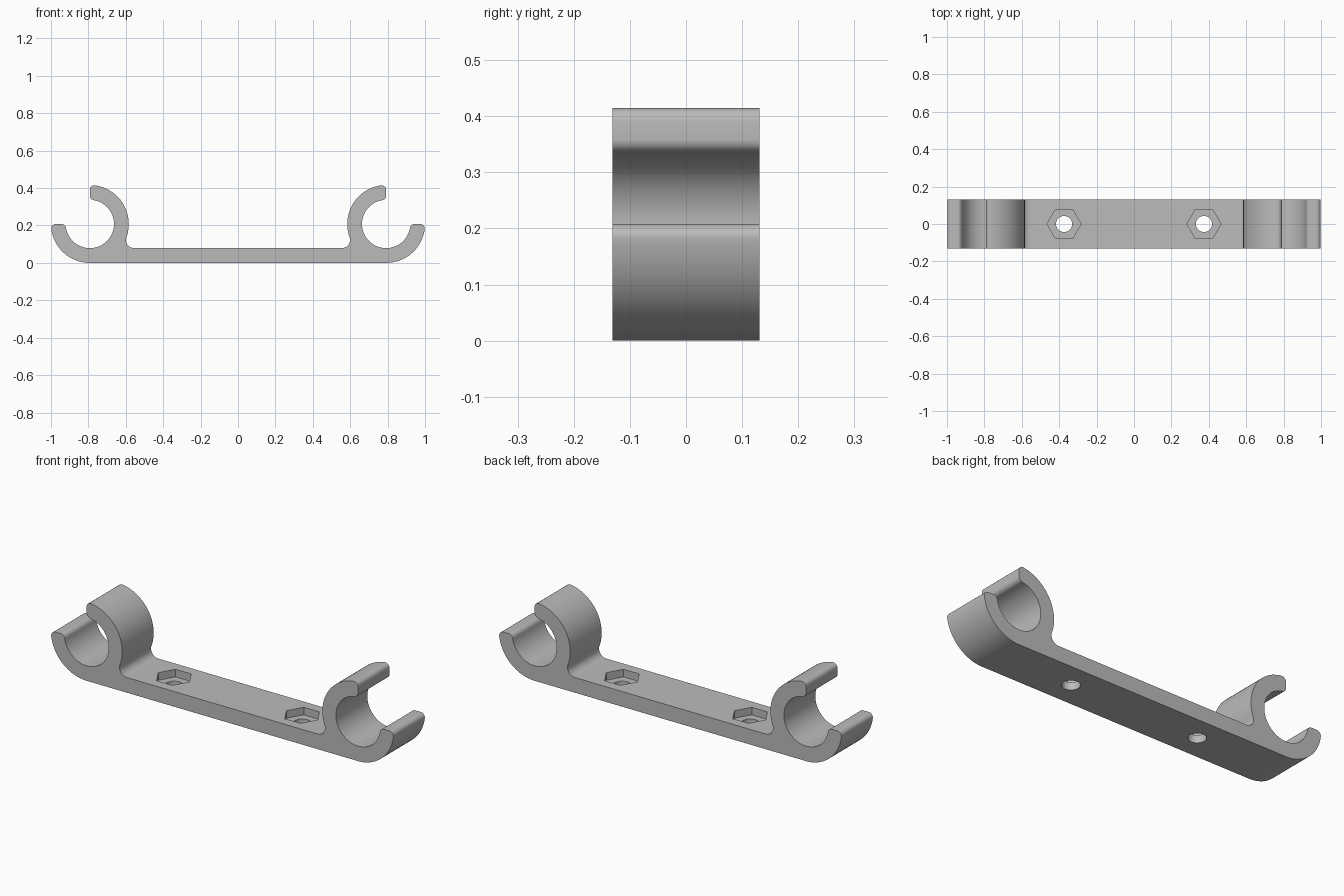
import bpy, bmesh, math
from mathutils import Matrix, Vector

if "Cube" in bpy.data.objects:
    bpy.data.objects.remove(bpy.data.objects["Cube"], do_unlink=True)

HALF_DEPTH = 0.131
PLATE = 0.08          # plate thickness
OUTER, INNER = 0.208, 0.129
CLIP = Vector((0.792, 0.208))
TIP = 0.024           # rounding of the clip tips
NECK = 0.042          # fillet between clip and plate
BOLT_X = 0.374

grey = bpy.data.materials.new("grey plastic")
grey.use_nodes = True
colour = (0.5, 0.5, 0.5, 1)
grey.diffuse_color = colour
grey.node_tree.nodes["Principled BSDF"].inputs["Base Color"].default_value = colour


def polar(centre, radius, deg):
    a = math.radians(deg)
    return centre + radius * Vector((math.cos(a), math.sin(a)))


def arc(centre, radius, start, end, step=4):
    n = max(5, round(abs(end - start) / step))
    return [polar(centre, radius, start + (end - start) * i / n) for i in range(n + 1)]


def clip_outline():
    """One open clip, from the underside round to the plate top."""
    a = math.degrees(math.asin(TIP / (OUTER - TIP)))
    b = math.degrees(math.asin(TIP / (INNER + TIP)))
    drop = CLIP.y - PLATE - NECK
    reach = OUTER + NECK
    lean = math.degrees(math.asin(drop / reach))
    neck = polar(CLIP, reach, 180 + lean)
    pts = arc(CLIP, OUTER, -90, -a)
    # lower tip
    pts += arc(polar(CLIP, OUTER - TIP, -a), TIP, -a, 90, 12)
    pts += arc(polar(CLIP, INNER + TIP, -b), TIP, 90, 180 - b, 12)
    # bore
    pts += arc(CLIP, INNER, -b, b - 270)
    # upper tip
    pts += arc(polar(CLIP, INNER + TIP, 90 + b), TIP, 270 + b, 360, 12)
    pts += arc(polar(CLIP, OUTER - TIP, 90 + a), TIP, 0, 90 + a, 12)
    # back of the clip and neck fillet
    pts += arc(CLIP, OUTER, 90 + a, 180 + lean)
    pts += arc(neck, NECK, lean, -90, 10)
    return pts


def add_object(name, bm):
    mesh = bpy.data.meshes.new(name)
    bm.to_mesh(mesh)
    bm.free()
    mesh.materials.append(grey)
    obj = bpy.data.objects.new(name, mesh)
    bpy.context.collection.objects.link(obj)
    return obj


# Bracket body: mirrored clip outline, extruded front to back
right = clip_outline()
outline = right + [Vector((-p.x, p.y)) for p in reversed(right)]
bm = bmesh.new()
face = bm.faces.new([bm.verts.new((p.x, -HALF_DEPTH, p.y)) for p in outline])
back = bmesh.ops.extrude_face_region(bm, geom=[face])["geom"]
bmesh.ops.translate(bm, vec=(0, 2 * HALF_DEPTH, 0),
                    verts=[v for v in back if isinstance(v, bmesh.types.BMVert)])
bmesh.ops.remove_doubles(bm, verts=bm.verts, dist=0.0001)
bmesh.ops.recalc_face_normals(bm, faces=bm.faces)
bracket = add_object("double_clip_bracket", bm)
bpy.context.view_layer.objects.active = bracket
bracket.select_set(True)


def drill(x, sides, radius, bottom, top):
    """Cut a straight prism-shaped hole through the plate."""
    bm = bmesh.new()
    place = Matrix.Translation((x, 0, (bottom + top) / 2)) @ Matrix.Rotation(math.pi / 2, 4, "Z")
    bmesh.ops.create_cone(bm, cap_ends=True, segments=sides, radius1=radius,
                          radius2=radius, depth=top - bottom, matrix=place)
    cutter = add_object("hole_cutter", bm)
    cutter.hide_render = True
    mod = bracket.modifiers.new("hole", "BOOLEAN")
    mod.operation, mod.solver, mod.object = "DIFFERENCE", "EXACT", cutter
    bpy.ops.object.modifier_apply(modifier=mod.name)
    bpy.data.objects.remove(cutter, do_unlink=True)


# Hexagonal nut pockets with round bolt holes
for x in (-BOLT_X, BOLT_X):
    drill(x, 6, 0.091, PLATE / 2, PLATE + 0.05)
    drill(x, 40, 0.043, -0.05, PLATE + 0.05)

bpy.ops.object.shade_smooth_by_angle(angle=math.radians(30))
